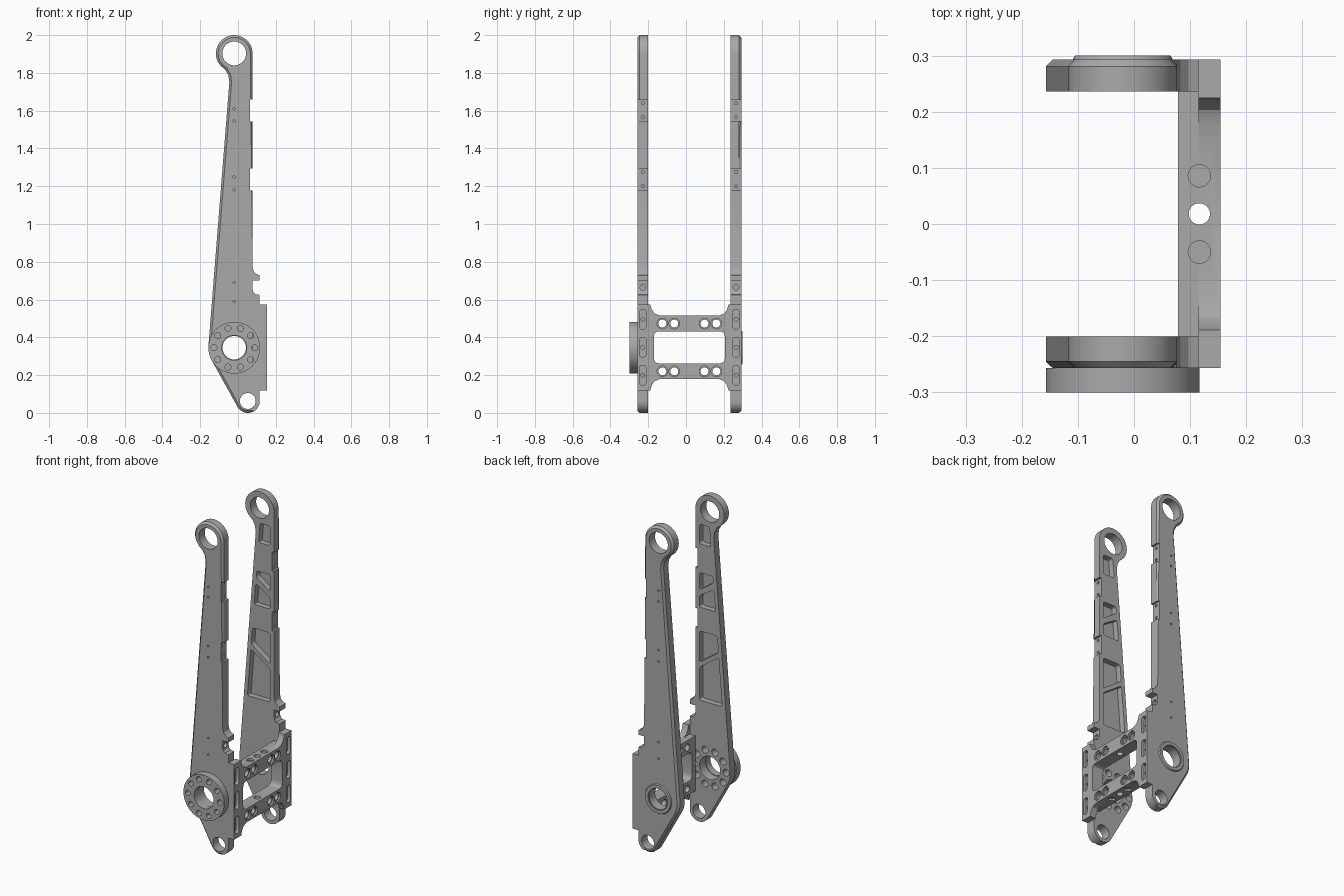
import bpy, bmesh
from math import cos, sin, pi, radians
from mathutils import Vector

old = bpy.data.objects.get("Cube")
if old:
    bpy.data.objects.remove(old, do_unlink=True)

metal = bpy.data.materials.new("machined_grey")
metal.use_nodes = True
GREY = (0.4, 0.4, 0.4, 1)
metal.diffuse_color = GREY
metal.node_tree.nodes["Principled BSDF"].inputs["Base Color"].default_value = GREY

MID = 0.018          # y of the symmetry plane between both arms
INNER = 0.2185       # distance from that plane to an arm's inner face
THICK = 0.0565       # arm thickness
HUB = (-0.02, 0.345)
EYE = (-0.02, 1.903)
LUG = (0.052, 0.063)


def arc(c, r, a0, a1, n):
    angles = [radians(a0 + (a1 - a0) * i / n) for i in range(n + 1)]
    return [(c[0] + r * cos(a), c[1] + r * sin(a)) for a in angles]


def circle(c, r, n=40):
    return arc(c, r, 0, 360, n)[:-1]


def rounded(pts, r, n=4):
    """Round every corner of a polygon with a small curve."""
    out = []
    for i, p in enumerate(pts):
        p, a, b = Vector(p), Vector(pts[i - 1]), Vector(pts[(i + 1) % len(pts)])
        s = p + (a - p).normalized() * r
        e = p + (b - p).normalized() * r
        for k in range(n + 1):
            t = k / n
            out.append(tuple(s * (1 - t) ** 2 + p * 2 * t * (1 - t) + e * t * t))
    return out


def rect(u, v, w, h):
    return [(u - w, v - h), (u + w, v - h), (u + w, v + h), (u - w, v + h)]


def prism(bm, pts, axis, a, b, end=None):
    """Extrude a 2D outline along an axis from a to b; returns the end face."""
    def at(p, d):
        return {"x": (d, p[0], p[1]), "y": (p[0], d, p[1]), "z": (p[0], p[1], d)}[axis]
    lo = [bm.verts.new(at(p, a)) for p in pts]
    hi = [bm.verts.new(at(p, b)) for p in (end or pts)]
    n = len(pts)
    for i in range(n):
        j = (i + 1) % n
        bm.faces.new((lo[i], lo[j], hi[j], hi[i]))
    bm.faces.new(lo[::-1])
    return bm.faces.new(hi)


def finish(bm, name):
    bmesh.ops.recalc_face_normals(bm, faces=bm.faces)
    mesh = bpy.data.meshes.new(name)
    bm.to_mesh(mesh)
    bm.free()
    mesh.materials.append(metal)
    obj = bpy.data.objects.new(name, mesh)
    bpy.context.collection.objects.link(obj)
    return obj


def cut(obj, prisms):
    """Subtract a list of prisms given as (outline, axis, start, end)."""
    bm = bmesh.new()
    for p in prisms:
        prism(bm, *p)
    tool = finish(bm, "cutter")
    tool.hide_render = True
    mod = obj.modifiers.new("cut", "BOOLEAN")
    mod.operation, mod.solver, mod.object, mod.use_self = "DIFFERENCE", "EXACT", tool, True
    bpy.context.view_layer.objects.active = obj
    bpy.ops.object.modifier_apply(modifier=mod.name)
    bpy.data.objects.remove(tool, do_unlink=True)


def smooth(obj):
    bpy.ops.object.select_all(action="DESELECT")
    obj.select_set(True)
    bpy.context.view_layer.objects.active = obj
    bpy.ops.object.shade_smooth_by_angle(angle=radians(25))


# Arm outline: lug, stepped mating edge, eye, slanted edge, hub
ARM = (arc(LUG, 0.063, 211, 360, 18)
       + [(0.115, 0.625), (0.092, 0.628), (0.081, 0.64), (0.077, 0.655),
          (0.077, 0.70), (0.115, 0.70), (0.115, 0.728), (0.097, 0.735),
          (0.083, 0.75), (0.077, 0.775)]
       + arc(EYE, 0.097, 0, 225, 30)
       + [(-0.066, 1.815), (-0.051, 1.787), (-0.046, 1.75)]
       + arc(HUB, 0.137, 176, 211, 6))


def slant(z):
    """x of the pockets' slanted wall at height z."""
    return -0.022 - (1.75 - z) * 0.0796


# Lightening pockets: left bottom, right bottom, right top, left top heights
POCKETS = [(1.69, 1.69, 1.81, 1.81), (1.475, 1.41, 1.515, 1.515),
           (1.305, 1.305, 1.375, 1.435), (1.06, 0.97, 1.16, 1.16),
           (0.74, 0.74, 0.94, 1.03)]


def make_arm(side, name, bore):
    def y(v):
        return MID + side * (INNER + v)

    bm = bmesh.new()
    outer = prism(bm, ARM, "y", y(0), y(THICK))
    edges = []
    for e in outer.edges:
        m = (e.verts[0].co + e.verts[1].co) / 2
        if m.x < 0.08 and (m.x < 0 or not 0.6 < m.z < 0.77):
            edges.append(e)
    bmesh.ops.recalc_face_normals(bm, faces=bm.faces)
    bmesh.ops.bevel(bm, geom=edges, offset=0.012, segments=1, affect="EDGES")
    arm = finish(bm, name)

    far, near = y(THICK + 0.02), y(-0.02)
    # Bores for the eye, hub and lug
    cuts = [(circle(EYE, 0.063), "y", near, far), (circle(HUB, bore), "y", near, far),
            (circle(LUG, 0.042), "y", near, far)]
    # Shallow steps in the mating edge, with their screw holes
    for z in (1.60, 1.235):
        cuts.append((rect(0.09, z, 0.026, 0.058), "y", near, far))
    cut(arm, cuts)
    cuts = [(circle((y(THICK / 2), z), 0.008, 12), "x", 0.045, 0.1)
            for z in (1.64, 1.565, 1.275, 1.20)]
    cuts.append((circle((y(THICK / 2), 0.664), 0.015, 16), "x", 0.04, 0.09))
    # Small holes in the outer face
    cuts += [(circle((-0.02, z), 0.006, 12), "y", y(THICK - 0.015), far)
             for z in (1.61, 1.545, 1.25, 1.18, 0.69, 0.59)]
    # Pockets in the inner face
    for a, b, c, d in POCKETS:
        quad = [(slant(a), a), (0.05, b), (0.05, c), (slant(d), d)]
        cuts.append((rounded(quad, 0.015), "y", near, y(0.035)))
    cut(arm, cuts)
    return arm, y


def bolt_ring(r, y0, y1):
    return [(circle(p, r, 20), "y", y0, y1) for p in circle(HUB, 0.108, 10)]


front_arm, fy = make_arm(-1, "front_arm", 0.07)
cut(front_arm, bolt_ring(0.021, -0.28, -0.18))
back_arm, by = make_arm(1, "back_arm", 0.062)

# Bolted hub flange on the front arm
bm = bmesh.new()
prism(bm, circle(HUB, 0.137, 64), "y", -0.30, fy(THICK))
hub = finish(bm, "hub_flange")
cut(hub, [(circle(HUB, 0.066), "y", -0.32, -0.24)] + bolt_ring(0.016, -0.32, -0.24))

# Tapered bearing boss on the back arm
bm = bmesh.new()
prism(bm, circle(HUB, 0.097), "y", by(THICK - 0.012), 0.30, circle(HUB, 0.085))
boss = finish(bm, "bearing_boss")
cut(boss, [(circle(HUB, 0.066), "y", 0.26, 0.32)])

# Bracket plate: H-shaped outline mirrored about both centre lines
ZC = 0.347
quarter = [(0.275, 0.228), (0.207, 0.228), (0.199, 0.2), (0.185, 0.18), (0.157, 0.168)]


def mirrored(su, sz):
    q = [(MID + su * u, ZC + sz * z) for u, z in quarter]
    return q if su * sz > 0 else q[::-1]


outline = mirrored(1, 1) + mirrored(-1, 1) + mirrored(-1, -1) + mirrored(1, -1)
bm = bmesh.new()
prism(bm, outline, "x", 0.115, 0.154)
plate = finish(bm, "bracket_plate")

# Deeper frame between the arms
bm = bmesh.new()
prism(bm, rect(MID, ZC, INNER, 0.168), "x", 0.078, 0.115)
frame = finish(bm, "bracket_frame")

window = [(rounded(rect(MID, ZC, 0.188, 0.085), 0.03), "x", 0.05, 0.2)]
bores, counterbores, slots, slot_holes = [], [], [], []
for s in (-1, 1):
    for z in (0.473, 0.22):
        for u in (0.08, 0.143):
            bores.append((circle((MID + s * u, z), 0.021, 24), "x", 0.05, 0.2))
            counterbores.append((circle((MID + s * u, z), 0.028, 24), "x", 0.144, 0.2))
    for z in (0.495, ZC, 0.199):
        c = (MID + s * 0.247, z)
        slots.append((rounded(rect(*c, 0.018, 0.052), 0.017), "x", 0.135, 0.2))
        slot_holes.append((circle(c, 0.01, 16), "x", 0.1, 0.2))
drilled = [(circle((0.1165, MID), 0.019, 24), "z", 0.1, 0.6)]
for u in (-0.068, 0.068):
    for z in (0.515, 0.179):
        drilled.append((circle((0.1165, MID + u), 0.02, 24), "z", z - 0.012, z + 0.012))

for part in (plate, frame):
    cut(part, window)
    cut(part, bores)
    cut(part, drilled)
cut(plate, counterbores + slots)
cut(plate, slot_holes)

for part in (front_arm, back_arm, hub, boss, plate, frame):
    smooth(part)
